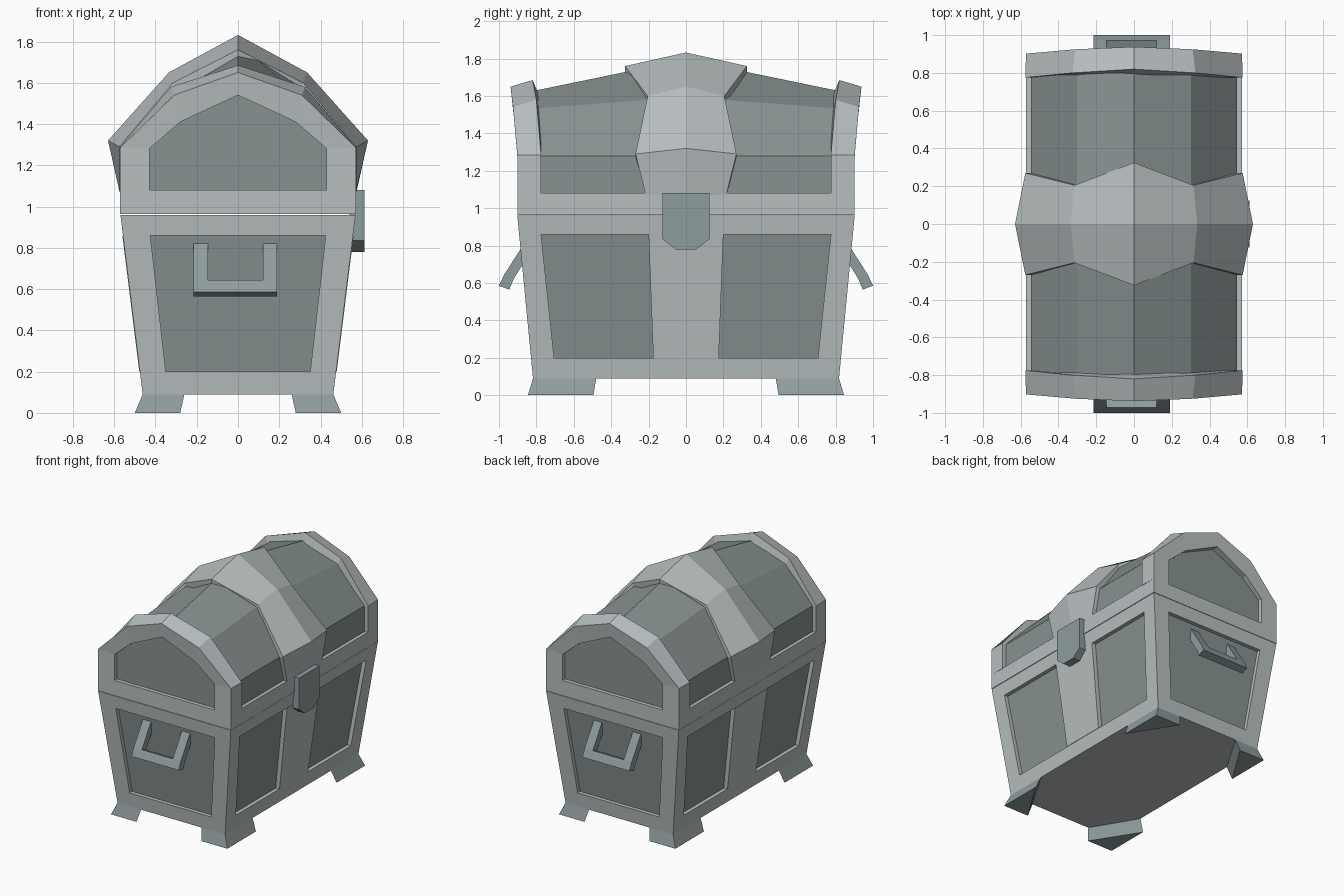
import bpy, bmesh

if "Cube" in bpy.data.objects:
    bpy.data.objects.remove(bpy.data.objects["Cube"])


def material(name, rgb):
    m = bpy.data.materials.new(name)
    m.diffuse_color = (*rgb, 1)
    m.use_nodes = True
    m.node_tree.nodes["Principled BSDF"].inputs["Base Color"].default_value = m.diffuse_color
    return m


FRAME = material("light grey trim", (0.48, 0.52, 0.53))
PANEL = material("slate panel", (0.245, 0.29, 0.285))
METAL = material("blue grey metal", (0.275, 0.335, 0.34))


def loft(name, rings, mat):
    """Closed solid through equal-length rings of points, capped at both ends."""
    bm = bmesh.new()
    rows = [[bm.verts.new(p) for p in r] for r in rings]
    n = len(rows[0])
    for a, b in zip(rows, rows[1:]):
        for i in range(n):
            j = (i + 1) % n
            bm.faces.new((a[i], a[j], b[j], b[i]))
    bm.faces.new(rows[0])
    bm.faces.new(rows[-1])
    bmesh.ops.recalc_face_normals(bm, faces=bm.faces)
    me = bpy.data.meshes.new(name)
    bm.to_mesh(me)
    bm.free()
    me.materials.append(mat)
    ob = bpy.data.objects.new(name, me)
    bpy.context.collection.objects.link(ob)
    return ob


def rect(x0, x1, y0, y1, z):
    return [(x0, y0, z), (x1, y0, z), (x1, y1, z), (x0, y1, z)]


def hx(z):
    return 0.462 + 0.108 * (z - 0.09) / 0.87


def hy(z):
    return 0.818 + 0.084 * (z - 0.09) / 0.87


def full(z, d=0.0):
    x, y = hx(z) - d, hy(z) - d
    return rect(-x, x, -y, y, z)


def arch(half):
    """Mirror a right-half list of (x, y, z), last point on the centre line."""
    return half + [(-x, y, z) for x, y, z in half[-2::-1]]


# Tapered lower body: recessed core, rails, posts and straps
loft("body_panels", [full(0.15, 0.03), full(0.9, 0.03)], PANEL)
loft("bottom_rail", [full(0.09), full(0.2)], FRAME)
loft("top_rail", [full(0.86), full(0.96)], FRAME)
for sx in (-1, 1):
    for sy in (-1, 1):
        loft("corner_post", [
            rect(sx * 0.35, sx * hx(0.2), sy * 0.705, sy * hy(0.2), 0.2),
            rect(sx * 0.425, sx * hx(0.86), sy * 0.775, sy * hy(0.86), 0.86)], FRAME)
        # Flared triangular feet
        loft("foot", [
            [(sx * 0.50, sy * 0.845, 0), (sx * 0.28, sy * 0.845, 0), (sx * 0.50, sy * 0.495, 0)],
            [(sx * 0.462, sy * 0.818, 0.09), (sx * 0.26, sy * 0.818, 0.09),
             (sx * 0.462, sy * 0.48, 0.09)]], METAL)
    loft("side_strap", [
        rect(sx * 0.35, sx * (hx(0.2) + 0.003), -0.175, 0.175, 0.2),
        rect(sx * 0.42, sx * (hx(0.86) + 0.003), -0.2, 0.2, 0.86)], FRAME)

# Lid: base band and faceted panel core that rises to the middle
loft("lid_band", [rect(-0.572, 0.572, -0.902, 0.902, 0.963),
                  rect(-0.572, 0.572, -0.902, 0.902, 1.08)], FRAME)
loft("lid_panels", [arch([(0.545, y, 1.0), (0.545, y, 1.28), (0.302, y, 1.595 - 0.077 * abs(y)),
                          (0, y, 1.795 - 0.206 * abs(y))]) for y in (-0.86, 0, 0.86)], PANEL)

# Lid middle band, bulging along its centre
half_width = [0.215, 0.27, 0.205, 0.325]
edge = [(0.572, 1.07), (0.575, 1.29), (0.315, 1.60), (0, 1.76)]
ridge = [(0.574, 1.07), (0.63, 1.32), (0.335, 1.65), (0, 1.832)]
inner = [(0.50, 1.07), (0.50, 1.26), (0.28, 1.53), (0, 1.68)]


def station(profile, side):
    return arch([(x, side * w, z) for (x, z), w in zip(profile, half_width)])


rows = [station(inner, -1), station(edge, -1), station(ridge, 0),
        station(edge, 1), station(inner, 1)]
loft("lid_middle_band", list(zip(*rows)), FRAME)

# Lid end arches leaning outward, with recessed end panels
for s in (-1, 1):
    opening = [(0.43, 1.075), (0.43, 1.28), (0.28, 1.41), (0, 1.54)]
    recess = arch([(x, s * 0.872, z) for x, z in opening])
    lip = arch([(x, s * y, z) for (x, z), y in zip(opening, (0.902, 0.902, 0.912, 0.925))])
    front = arch([(0.572, s * 0.902, 1.075), (0.572, s * 0.902, 1.285),
                  (0.31, s * 0.925, 1.54), (0, s * 0.938, 1.65)])
    back = arch([(0.575, s * 0.775, 1.075), (0.575, s * 0.775, 1.285),
                 (0.325, s * 0.80, 1.58), (0, s * 0.82, 1.685)])
    under = arch([(0.50, s * 0.775, 1.075), (0.50, s * 0.775, 1.25),
                  (0.28, s * 0.775, 1.48), (0, s * 0.78, 1.59)])
    loft("lid_end_arch", list(zip(recess, lip, front, back, under)), FRAME)
    loft("lid_end_panel", [recess, [(x, s * 0.84, z) for x, y, z in recess]], PANEL)

    # Hanging U handle: two arms and a bar
    arm = [(0.86, 0.82), (0.972, 0.645), (0.92, 0.625), (0.84, 0.75)]
    bar = [(0.972, 0.645), (1.0, 0.585), (0.945, 0.565), (0.92, 0.625)]
    for part, prof, x0, x1 in (("handle_arm", arm, -0.215, -0.145),
                               ("handle_arm", arm, 0.12, 0.19),
                               ("handle_bar", bar, -0.215, 0.19)):
        loft(part, [[(x, s * y, z) for y, z in prof] for x in (x0, x1)], METAL)

# Latch plate on the +x side
latch = [(-0.125, 1.08), (0.125, 1.08), (0.125, 0.835), (0.055, 0.78), (-0.055, 0.78), (-0.125, 0.835)]
loft("latch", [[(x, y, z) for y, z in latch] for x in (0.54, 0.612)], METAL)
